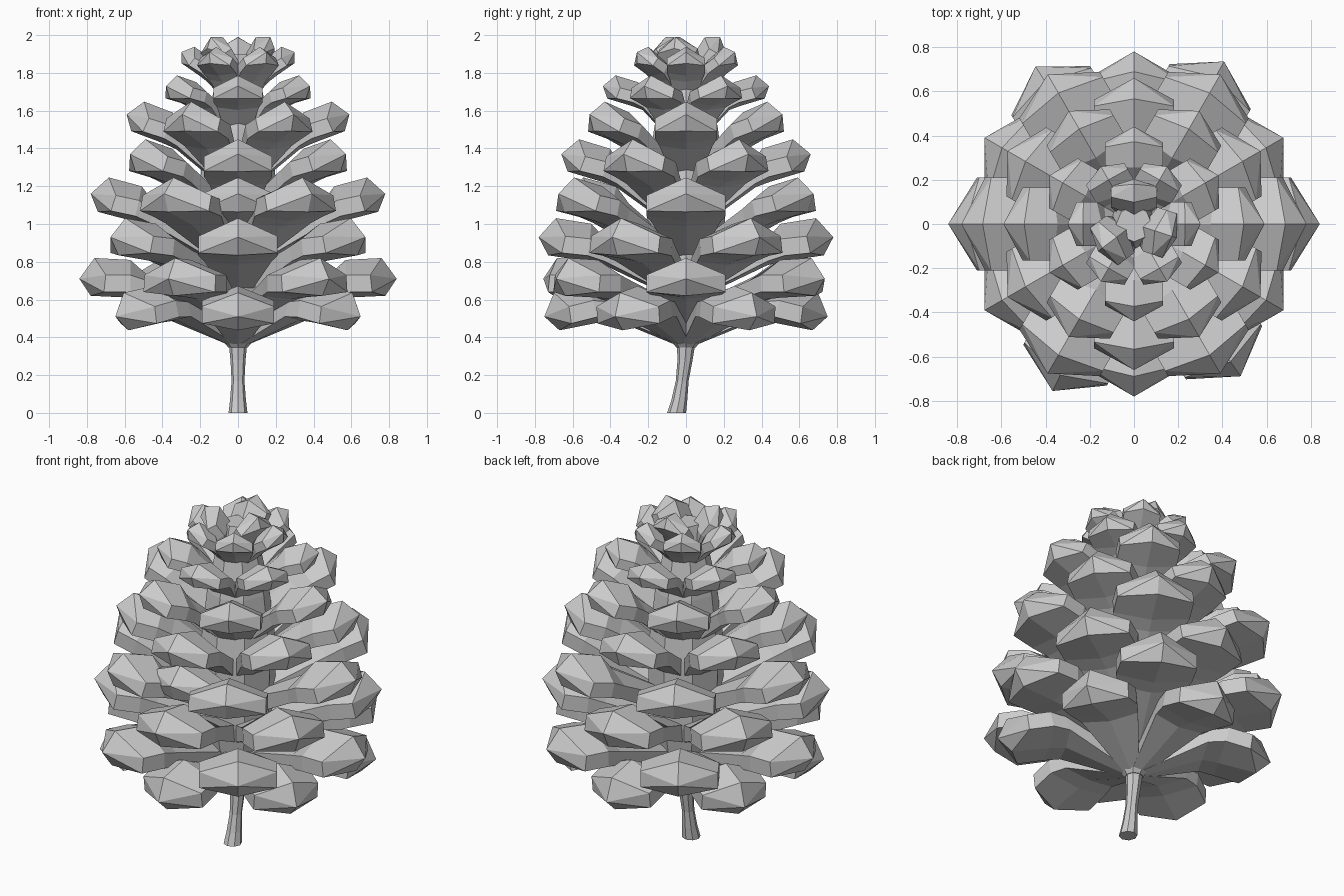
import bpy, bmesh
from math import sin, cos, radians, pi

if "Cube" in bpy.data.objects:
    bpy.data.objects.remove(bpy.data.objects["Cube"])


def finish(bm, name):
    bmesh.ops.recalc_face_normals(bm, faces=bm.faces)
    me = bpy.data.meshes.new(name)
    bm.to_mesh(me)
    bm.free()
    ob = bpy.data.objects.new(name, me)
    bpy.context.collection.objects.link(ob)
    return ob


def bridge(bm, a, b):
    n = len(a)
    for i in range(n):
        bm.faces.new((a[i], a[(i + 1) % n], b[(i + 1) % n], b[i]))


def scale(bm, ang, R, zt, zroot, hw, k, tilt):
    """One woody scale: wedge stalk swelling into a faceted, pointed head."""
    t = radians(tilt)
    ca, sa = cos(ang), sin(ang)

    def put(r, v, z):
        return bm.verts.new((r * ca - v * sa, r * sa + v * ca, z))

    def head(u, v, w):
        u, w = u * k, w * k
        return put(R + u * cos(t) - w * sin(t), v * hw, zt + u * sin(t) + w * cos(t))

    root = [put(0.03, v * 0.04, zroot + w) for v, w in
            ((-1, .09), (0, .10), (1, .09), (1, -.02), (0, -.03), (-1, -.02))]
    neck = [head(-.36, v * .85, w) for v, w in
            ((-1, -.01), (0, .02), (1, -.01), (1, -.09), (0, -.11), (-1, -.09))]
    back = [head(-.27, v, w) for v, w in
            ((-1, .02), (0, .10), (1, .02), (1, -.07), (0, -.10), (-1, -.07))]
    front = [head(u, v, w) for u, v, w in
             ((-.14, -1, .02), (-.08, 0, .11), (-.14, 1, .02),
              (-.13, 1, -.07), (-.06, 0, -.09), (-.13, -1, -.07))]
    tip = head(0, 0, 0)
    bridge(bm, root, neck)
    bridge(bm, neck, back)
    bridge(bm, back, front)
    for i in range(6):
        bm.faces.new((front[i], front[(i + 1) % 6], tip))
    bm.faces.new(root[::-1])


def lathe(name, rings, n):
    bm = bmesh.new()
    prev = None
    for r, y, z in rings:
        ring = [bm.verts.new((r * cos(2 * pi * i / n), y + r * sin(2 * pi * i / n), z))
                for i in range(n)]
        if prev:
            bridge(bm, prev, ring)
        else:
            bm.faces.new(ring[::-1])
        prev = ring
    bm.faces.new(prev)
    return finish(bm, name)


# rows of scales: angles, radius, tip z, root z, half width, head size, tilt
even = [i * 60 for i in range(6)]
odd = [30 + a for a in even]
rows = [
    (odd, 0.75, 0.51, 0.38, 0.19, 1.0, -14),
    ([0, 61, 122, 180, 244, 305], 0.84, 0.71, 0.46, 0.21, 1.0, 0),
    (odd, 0.78, 0.93, 0.62, 0.21, 1.0, 6),
    (even, 0.78, 1.16, 0.77, 0.21, 0.95, 12),
    (odd, 0.66, 1.37, 0.98, 0.18, 0.9, 14),
    (even, 0.59, 1.58, 1.18, 0.165, 0.85, 18),
    (odd, 0.44, 1.73, 1.42, 0.13, 0.65, 14),
    (even, 0.30, 1.91, 1.64, 0.10, 0.55, 32),
    ([90, 217, 342], 0.18, 1.99, 1.75, 0.105, 0.6, 55),
]
for j, (angles, *shape) in enumerate(rows):
    bm = bmesh.new()
    for a in angles:
        scale(bm, radians(a), *shape)
    # extra scale filling the front gap of the middle row
    if j == 3:
        scale(bm, radians(-90), 0.64, *shape[1:])
    finish(bm, f"scale_row_{j + 1}")

# central core
lathe("core", [(.05, 0, .345), (.14, 0, .45), (.20, 0, .75), (.21, 0, 1.15),
               (.17, 0, 1.5), (.12, 0, 1.75), (.08, 0, 1.9)], 8)

# bent stem
lathe("stem", [(.05, -.05, 0), (.042, -.035, .07), (.034, -.02, .17),
               (.04, -.005, .28), (.048, 0, .36)], 8)
